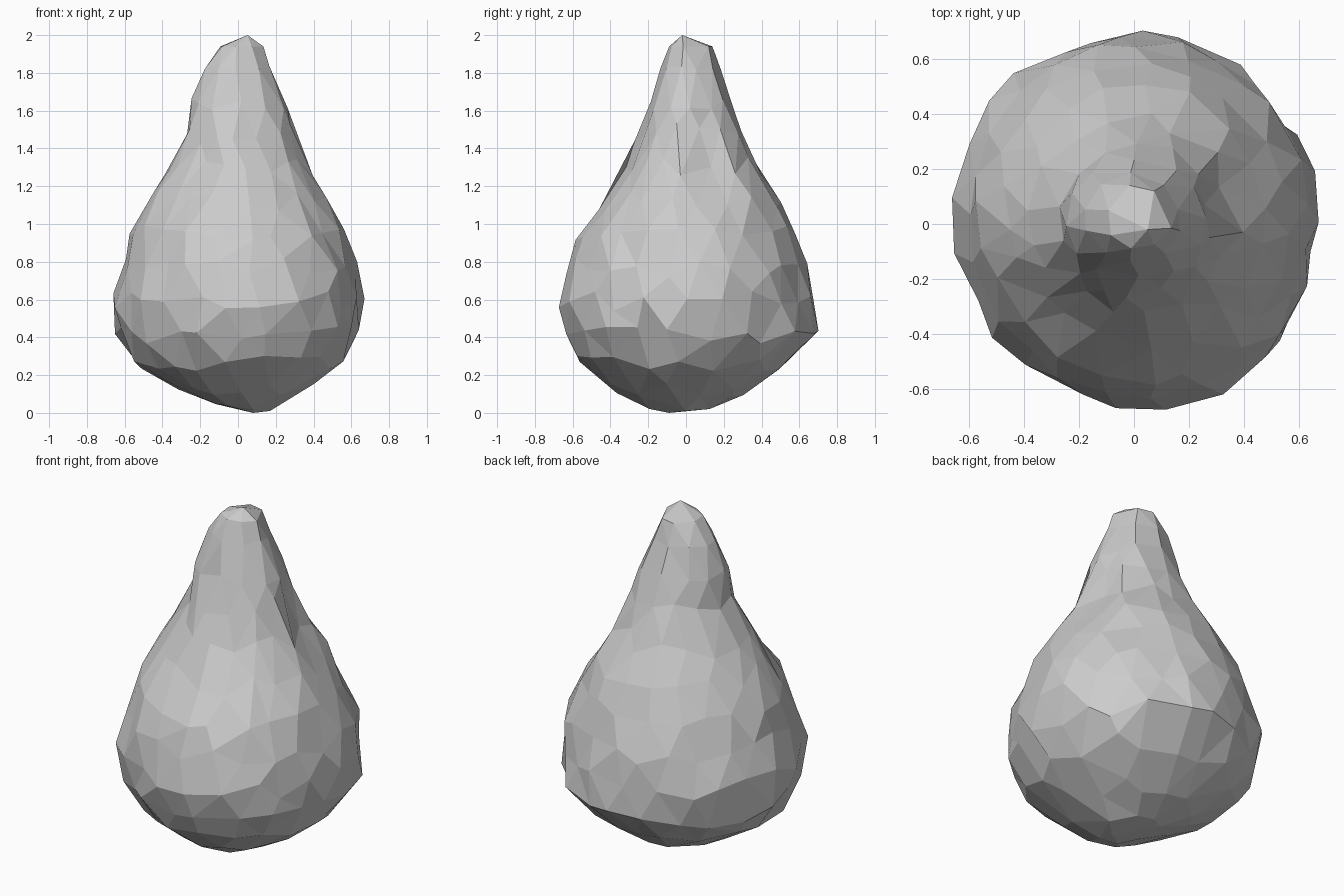
import bpy, bmesh, math, random
from mathutils import Vector

random.seed(11)

default = bpy.data.objects.get("Cube")
if default:
    bpy.data.objects.remove(default, do_unlink=True)

# Single stone-grey material
stone = bpy.data.materials.new("stone_grey")
stone.use_nodes = True
grey = (0.6, 0.6, 0.6, 1)
stone.diffuse_color = grey
stone.node_tree.nodes["Principled BSDF"].inputs["Base Color"].default_value = grey

# Cross-sections: height, left, right, front, back, corner count
RINGS = [
    (.03, -.14, .17, -.22, .14, 7),
    (.11, -.3, .35, -.39, .34, 14),
    (.26, -.56, .56, -.57, .54, 19),
    (.41, -.65, .66, -.66, .69, 22),
    (.59, -.68, .67, -.69, .67, 23),
    (.77, -.62, .63, -.65, .64, 23),
    (.94, -.58, .57, -.59, .58, 21),
    (1.12, -.48, .48, -.44, .5, 19),
    (1.3, -.37, .36, -.34, .39, 17),
    (1.48, -.28, .29, -.26, .3, 14),
    (1.66, -.25, .26, -.19, .23, 12),
    (1.82, -.18, .17, -.14, .19, 10),
    (1.94, -.1, .14, -.09, .14, 7),
]

# Vertical creases running up the neck: angle in degrees
CREASES = [-70, -130, 20, 135]


def crease_depth(angle, z):
    strength = 0.09 * max(0, 1 - abs(z - 1.35) / 0.5)
    near = max(math.cos(angle - math.radians(c)) for c in CREASES)
    return strength * max(0, near) ** 40


def flat_side(angle):
    # The front left-hand quarter is a little flatter than the rest
    return 0.055 * max(0, math.cos(angle - math.radians(-135))) ** 4


# Facets: connect staggered corners on a ball, then move them to the pear shape
bm = bmesh.new()
targets = []


def corner(direction, place):
    targets.append((bm.verts.new(direction), Vector(place)))


corner((0, 0, -1), (.08, -.09, 0))
corner((0, 0, 1), (.05, -.02, 2))
step = math.pi / (len(RINGS) + 1)
for row, (z, left, right, front, back, count) in enumerate(RINGS):
    inner = 0 < row < len(RINGS) - 1
    for i in range(count):
        a = math.tau * (i + 0.5 * (row % 2) + random.uniform(-.25, .25)) / count
        c, s = math.cos(a), math.sin(a)
        shift = random.uniform(-.3, .3) if inner else 0
        lat = step * (row + 1 + shift) - math.pi / 2
        # Slide along the outline together with the height shift
        near = RINGS[row + (1 if shift > 0 else -1)] if inner else RINGS[row]
        t = abs(shift)
        reach_x = (1 - t) * (right if c > 0 else left) + t * near[2 if c > 0 else 1]
        reach_y = (1 - t) * (back if s > 0 else front) + t * near[4 if s > 0 else 3]
        height = (1 - t) * z + t * near[0]
        if row == 0:
            height -= 0.02 * c
        rough = 1.025 + 0.015 * math.sin(2 * a) ** 2 - random.uniform(0, .055)
        rough -= crease_depth(a, z) + flat_side(a)
        corner((math.cos(lat) * c, math.cos(lat) * s, math.sin(lat)),
               (abs(reach_x) * c * rough, abs(reach_y) * s * rough, height))

bmesh.ops.convex_hull(bm, input=bm.verts[:])
for vert, place in targets:
    vert.co = place

# Merge nearly flat neighbours into larger planes, as on chipped stone
bmesh.ops.dissolve_limit(bm, angle_limit=math.radians(3), verts=bm.verts[:], edges=bm.edges[:])
bmesh.ops.recalc_face_normals(bm, faces=bm.faces[:])
for face in bm.faces:
    face.smooth = False

mesh = bpy.data.meshes.new("pear_shaped_rock")
bm.to_mesh(mesh)
bm.free()
mesh.materials.append(stone)
rock = bpy.data.objects.new("pear_shaped_rock", mesh)
bpy.context.collection.objects.link(rock)
